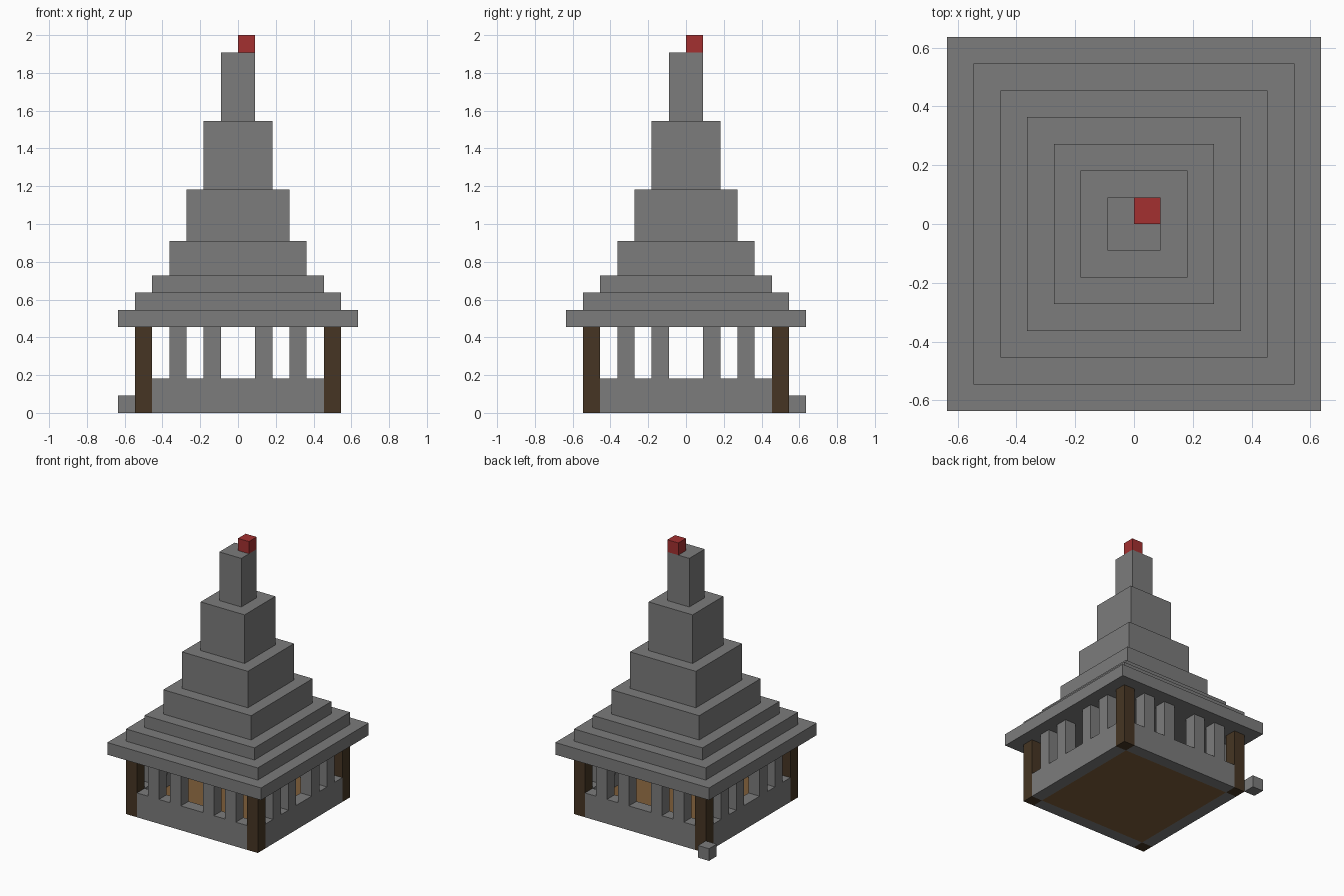
import bpy
import bmesh
from math import pi
from mathutils import Matrix, Vector

U = 1 / 11  # block size

cube = bpy.data.objects.get("Cube")
if cube:
    bpy.data.objects.remove(cube, do_unlink=True)


def material(name, rgb):
    m = bpy.data.materials.new(name)
    m.use_nodes = True
    m.diffuse_color = (*rgb, 1)
    m.node_tree.nodes["Principled BSDF"].inputs["Base Color"].default_value = (*rgb, 1)
    return m


STONE = material("grey stone", (0.2, 0.2, 0.2))
DARK = material("dark timber", (0.061, 0.036, 0.017))
PLANK = material("brown planks", (0.21, 0.112, 0.042))
RED = material("red", (0.37, 0.03, 0.03))


def box(name, mat, lo, hi, turn=0):
    """Box between two corners given in blocks, turned about z in quarter turns."""
    lo, hi = Vector(lo) * U, Vector(hi) * U
    bm = bmesh.new()
    bmesh.ops.create_cube(bm, size=1, matrix=Matrix.Rotation(turn * pi / 2, 4, "Z")
                          @ Matrix.Translation((lo + hi) / 2)
                          @ Matrix.Diagonal((*(hi - lo), 1)))
    mesh = bpy.data.meshes.new(name)
    bm.to_mesh(mesh)
    bm.free()
    mesh.materials.append(mat)
    obj = bpy.data.objects.new(name, mesh)
    bpy.context.scene.collection.objects.link(obj)
    return obj


# Plank floor inside the walls
box("floor", PLANK, (-5, -5, 0), (5, 5, 1))

# Four equal sides: corner post, low wall and window pillars
for side, label in enumerate(("front", "left", "back", "right")):
    box(f"{label}_corner_post", DARK, (5, -6, 0), (6, -5, 5), side)
    box(f"{label}_low_wall", STONE, (-5, -6, 0), (5, -5, 2), side)
    for i, x in enumerate((-4, -2, 1, 3)):
        box(f"{label}_pillar_{i + 1}", STONE, (x, -6, 2), (x + 1, -5, 5), side)

# Stepped roof: each tier is one block narrower per side
z = 5
for i, height in enumerate((1, 1, 1, 2, 3, 4, 4)):
    half = 7 - i
    box(f"roof_tier_{i + 1}", STONE, (-half, -half, z), (half, half, z + height))
    z += height

# Red block on the spire, off centre
box("spire_tip", RED, (0, 0, z), (1, 1, z + 1))

# Loose stone block outside the back corner
box("corner_stone", STONE, (-7, 6, 0), (-6, 7, 1))
